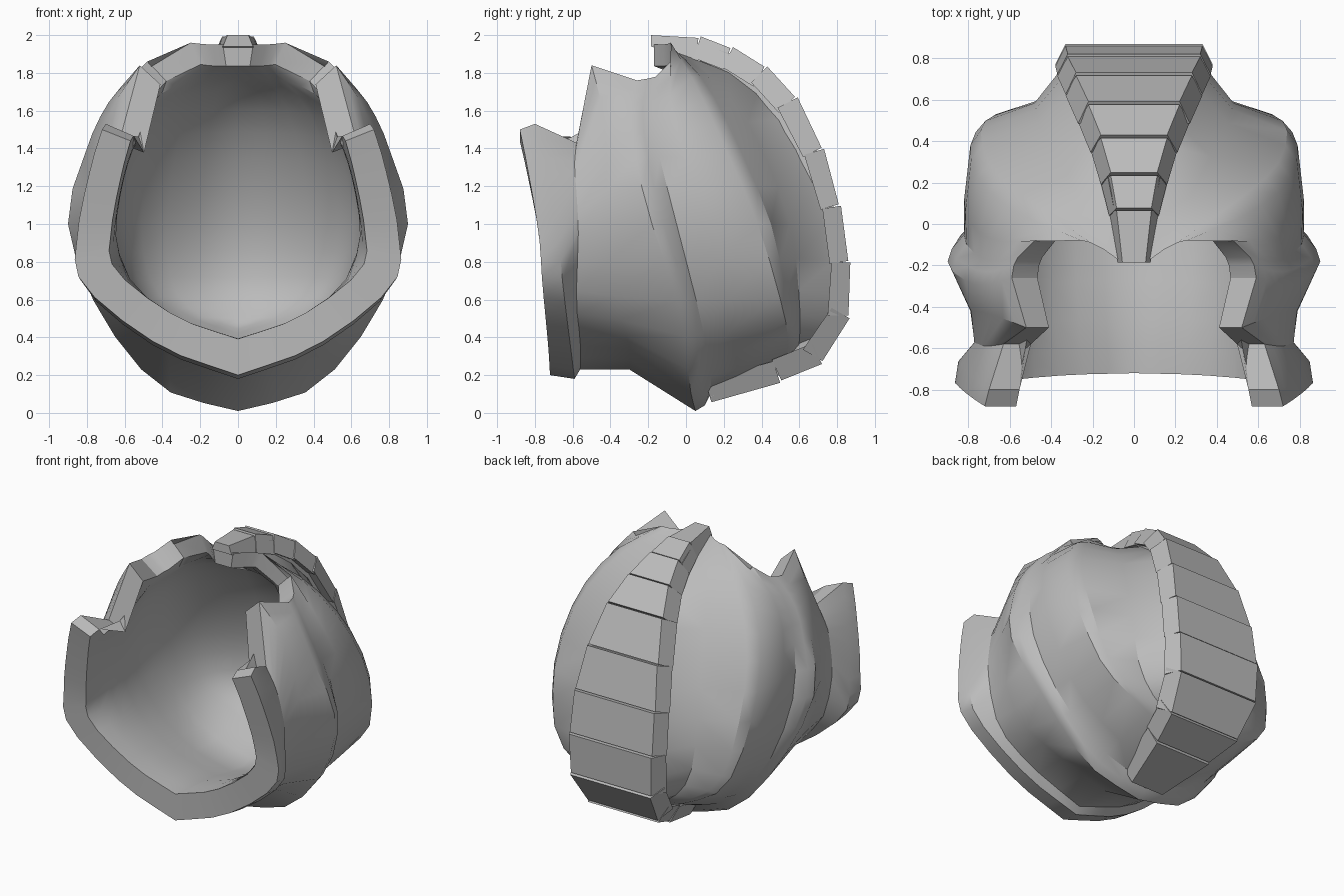
import bpy, bmesh
from mathutils import Vector

cube = bpy.data.objects.get("Cube")
if cube:
    bpy.data.objects.remove(cube)

GREY = (0.5, 0.5, 0.5, 1.0)
material = bpy.data.materials.new("plain grey")
material.use_nodes = True
material.diffuse_color = GREY
material.node_tree.nodes["Principled BSDF"].inputs["Base Color"].default_value = GREY

STEPS = 14      # divisions along each rib line


def spline(points, t):
    """Point on a smooth curve running through all control points, t in 0..1."""
    last = len(points) - 1
    i = min(int(t * last), last - 1)
    f = t * last - i
    b, c = points[i], points[i + 1]
    a = points[i - 1] if i else b * 2 - c
    d = points[i + 2] if i + 2 <= last else c * 2 - b
    return (b * 2 + (c - a) * f + (a * 2 - b * 5 + c * 4 - d) * f ** 2
            + (b * 3 - a - c * 3 + d) * f ** 3) / 2


def rib(*points):
    """Half rib line, from the keel up to the opening."""
    control = [Vector(p) for p in points]
    line = [spline(control, k / STEPS) for k in range(STEPS + 1)]
    for p in line:
        p.x = max(p.x, 0)
    return line


def inset(p):
    """Matching point on the inner wall."""
    y = p.y * .82 if p.y > 0 else p.y
    z = 1 + (p.z - 1) * (.88 if p.z > 1 else .76)
    return Vector((p.x * .79, y, z))


def smooth_across(lines):
    """Even out the flutes from rib to rib, keeping the opening's edge."""
    for _ in range(3):
        old = [[p.copy() for p in line] for line in lines]
        for i in range(1, len(lines) - 1):
            for k in range(STEPS):
                lines[i][k] = (old[i - 1][k] + old[i][k] * 2 + old[i + 1][k]) / 4
    return lines


def finish(bm, name, angle, mirror=False):
    bmesh.ops.remove_doubles(bm, verts=bm.verts, dist=0.002)
    bmesh.ops.recalc_face_normals(bm, faces=bm.faces)
    mesh = bpy.data.meshes.new(name)
    bm.to_mesh(mesh)
    bm.free()
    mesh.materials.append(material)
    obj = bpy.data.objects.new(name, mesh)
    bpy.context.collection.objects.link(obj)
    if mirror:
        mod = obj.modifiers.new("mirror", "MIRROR")
        mod.use_clip = True
    bpy.ops.object.select_all(action="DESELECT")
    obj.select_set(True)
    bpy.context.view_layer.objects.active = obj
    bpy.ops.object.shade_smooth_by_angle(angle=angle)


# Front flange, its groove and the first side panel
flange_front = rib((0, -.72, .2), (.42, -.73, .36), (.82, -.76, .68),
                   (.85, -.78, .95), (.78, -.84, 1.3), (.72, -.88, 1.5))
flange_back = rib((0, -.59, .18), (.42, -.61, .34), (.81, -.65, .66),
                  (.83, -.68, .95), (.77, -.75, 1.28), (.7, -.8, 1.53))
groove = rib((0, -.56, .23), (.4, -.56, .38), (.67, -.58, .6), (.77, -.57, .95),
             (.75, -.58, 1.17), (.71, -.59, 1.31), (.63, -.58, 1.43))
front_panel = rib((0, -.3, .23), (.42, -.3, .36), (.68, -.37, .57), (.79, -.42, 1),
                  (.75, -.42, 1.38), (.65, -.45, 1.64), (.52, -.5, 1.84))
# Tall side ridge
ridge_front = rib((0, .05, .01), (.41, .02, .14), (.73, -.03, .53), (.9, -.18, 1),
                  (.8, -.28, 1.4), (.7, -.29, 1.62), (.59, -.26, 1.76))
ridge_back = rib((0, .1, .04), (.41, .08, .17), (.72, .03, .53), (.88, -.12, 1),
                 (.79, -.21, 1.4), (.69, -.23, 1.62), (.58, -.2, 1.77))
ridge_foot = rib((0, .13, .1), (.4, .13, .22), (.69, .07, .53), (.82, -.05, 1),
                 (.76, -.15, 1.4), (.67, -.18, 1.62), (.56, -.16, 1.78))
# Broad side panel, rear crest and the hollow next to the spine
side_panel = rib((0, .25, .14), (.4, .27, .26), (.69, .22, .54), (.82, .12, 1),
                 (.77, -.02, 1.4), (.66, -.08, 1.65), (.48, -.08, 1.86))
rear_crest = rib((0, .5, .22), (.38, .54, .36), (.68, .51, .56), (.79, .38, 1),
                 (.74, .2, 1.42), (.55, .05, 1.74), (.25, -.08, 1.96))
crest_lip = rib((0, .55, .25), (.36, .58, .38), (.64, .54, .58), (.74, .45, 1),
                (.68, .27, 1.43), (.48, .1, 1.75), (.21, -.09, 1.955))
hollow = rib((0, .58, .27), (.28, .6, .38), (.45, .6, .6), (.48, .55, 1),
             (.4, .38, 1.44), (.29, .17, 1.74), (.15, -.12, 1.95))
spine_edge = rib((0, .62, .3), (.24, .65, .36), (.33, .77, .58), (.3, .76, 1),
                 (.22, .57, 1.45), (.14, .28, 1.77), (.08, -.17, 1.95))
spine_middle = [Vector((0, p.y, p.z)) for p in spine_edge]

ribs = [flange_front, flange_back, groove, front_panel, ridge_front, ridge_back,
        ridge_foot, side_panel, rear_crest, crest_lip, hollow, spine_edge, spine_middle]
lining = smooth_across([[inset(p) for p in line] for line in ribs])

# Shell: outer skin, inner skin, opening rim and front face
bm = bmesh.new()
outer, inner = [[[bm.verts.new(p) for p in line] for line in skin]
                for skin in (ribs, lining)]
for i in range(len(ribs) - 1):
    for skin in (outer, inner):
        for k in range(STEPS):
            bm.faces.new((skin[i][k], skin[i + 1][k], skin[i + 1][k + 1], skin[i][k + 1]))
    bm.faces.new((outer[i][-1], outer[i + 1][-1], inner[i + 1][-1], inner[i][-1]))
for k in range(STEPS):
    bm.faces.new((outer[0][k], outer[0][k + 1], inner[0][k + 1], inner[0][k]))
finish(bm, "shell", 0.55, mirror=True)

# Spine path: y, z, half width, depth
path = [(-.19, 1.99, .08, .06), (.07, 1.985, .12, .12), (.24, 1.93, .16, .12),
        (.42, 1.83, .21, .12), (.58, 1.67, .27, .12), (.72, 1.4, .33, .11),
        (.81, 1.1, .37, .1), (.86, .8, .38, .1), (.86, .51, .37, .11),
        (.72, .27, .33, .12), (.5, .17, .27, .12), (.13, .055, .18, .12)]


def plate_end(bm, y, z, half, depth, normal, lift):
    """Trapezoid cross-section of a spine plate."""
    top = Vector((0, y, z)) + normal * lift
    base = top - normal * depth
    side = Vector((1, 0, 0))
    bevel = min(.05, half * .3)
    return [bm.verts.new(p) for p in (
        top - side * (half - bevel), top + side * (half - bevel),
        base + side * half, base - side * half)]


def add_plate(bm, a, b):
    along = Vector((0, b[0] - a[0], b[1] - a[1])).normalized()
    normal = Vector((0, -along.z, along.y))
    if normal.dot(Vector((0, a[0] - 0.1, a[1] - 1))) < 0:
        normal.negate()
    gap = along * .005
    first = plate_end(bm, a[0] + gap.y, a[1] + gap.z, a[2], a[3], normal, .01)
    second = plate_end(bm, b[0] - gap.y, b[1] - gap.z, b[2], b[3], normal, 0)
    for k in range(4):
        n = (k + 1) % 4
        bm.faces.new((first[k], first[n], second[n], second[k]))
    bm.faces.new(first)
    bm.faces.new(second)


# Overlapping plates down the back
bm = bmesh.new()
for a, b in zip(path, path[1:]):
    add_plate(bm, a, b)
finish(bm, "spine_plates", 0.35)

# Core strip that closes the gaps between the plates
bm = bmesh.new()
rows = []
for y, z, half, depth in path[1:]:
    n = Vector((0, y - 0.1, z - 1)).normalized()
    middle = Vector((0, y, z)) - n * .03
    rows.append([bm.verts.new(middle + Vector((s * half * .8, 0, 0)) - n * d)
                 for s, d in ((-1, 0), (1, 0), (1, depth), (-1, depth))])
for a, b in zip(rows, rows[1:]):
    for k in range(4):
        n = (k + 1) % 4
        bm.faces.new((a[k], a[n], b[n], b[k]))
bm.faces.new(rows[0])
bm.faces.new(rows[-1])
finish(bm, "spine_core", 0.35)
